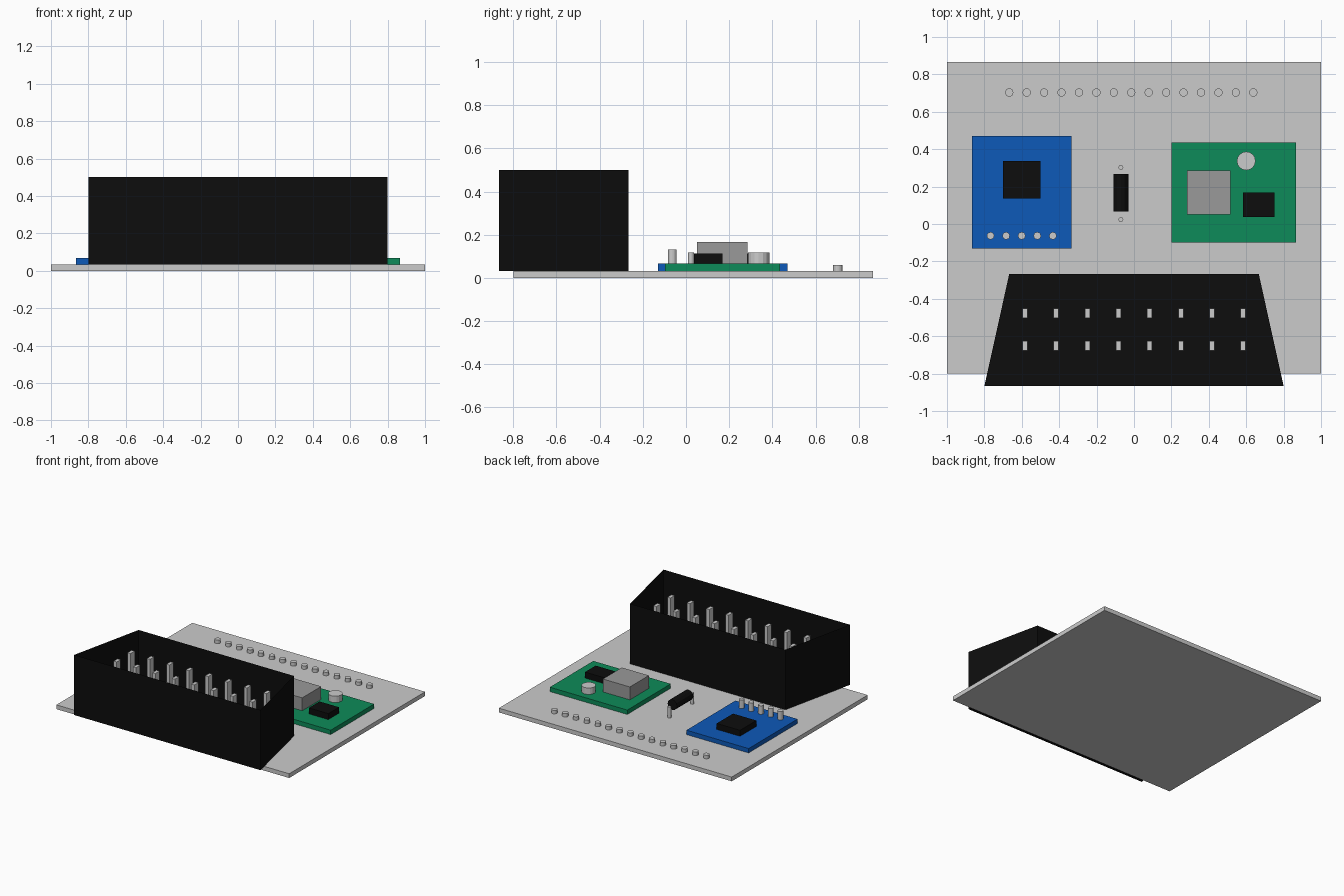
import bpy
import bmesh
import math

cube = bpy.data.objects.get("Cube")
if cube:
    bpy.data.objects.remove(cube, do_unlink=True)


def material(name, r, g, b):
    mat = bpy.data.materials.new(name)
    mat.use_nodes = True
    mat.diffuse_color = (r, g, b, 1)
    mat.node_tree.nodes["Principled BSDF"].inputs["Base Color"].default_value = (r, g, b, 1)
    return mat


SILVER = material("light grey", 0.6, 0.6, 0.6)
GREY = material("mid grey", 0.32, 0.32, 0.32)
BLACK = material("black", 0.004, 0.004, 0.004)
BLUE = material("blue", 0.004, 0.1, 0.48)
GREEN = material("green", 0.004, 0.26, 0.1)

BASE = 0.033    # top of the main board
DECK = 0.067    # top of the small boards


def finish(name, bm, mat):
    bmesh.ops.recalc_face_normals(bm, faces=bm.faces)
    mesh = bpy.data.meshes.new(name)
    bm.to_mesh(mesh)
    bm.free()
    mesh.materials.append(mat)
    obj = bpy.data.objects.new(name, mesh)
    bpy.context.collection.objects.link(obj)
    return obj


def prism(outline, z0, z1):
    """Extrude a flat outline; return the bmesh and its top face."""
    bm = bmesh.new()
    low = [bm.verts.new((x, y, z0)) for x, y in outline]
    high = [bm.verts.new((x, y, z1)) for x, y in outline]
    bm.faces.new(low[::-1])
    top = bm.faces.new(high)
    n = len(outline)
    for i in range(n):
        j = (i + 1) % n
        bm.faces.new((low[i], low[j], high[j], high[i]))
    return bm, top


def box(name, x0, x1, y0, y1, z0, z1, mat):
    bm, _ = prism([(x0, y0), (x1, y0), (x1, y1), (x0, y1)], z0, z1)
    return finish(name, bm, mat)


def post(name, x, y, radius, z0, z1, mat, sides=16):
    angles = [math.tau * i / sides for i in range(sides)]
    outline = [(x + radius * math.cos(a), y + radius * math.sin(a)) for a in angles]
    bm, _ = prism(outline, z0, z1)
    return finish(name, bm, mat)


# Main board
box("main_board", -1, 1, -0.8, 0.867, 0, BASE, SILVER)

# Tapered open connector housing overhanging the front edge
bm, top = prism([(-0.8, -0.867), (0.8, -0.867), (0.667, -0.267), (-0.667, -0.267)], BASE, 0.5)
bmesh.ops.inset_individual(bm, faces=[top], thickness=0.033, use_even_offset=True)
floor = bmesh.ops.extrude_discrete_faces(bm, faces=[top])["faces"][0]
for v in floor.verts:
    v.co.z = DECK
finish("connector_housing", bm, BLACK)

# Two rows of connector pins
for row, y in enumerate((-0.65, -0.478)):
    for i in range(8):
        x = -0.583 + i * 0.1667
        box(f"connector_pin_{row}_{i}", x - 0.0133, x + 0.0133,
            y - 0.025, y + 0.025, DECK, 0.433, SILVER)

# Row of header contacts along the back
for i in range(15):
    post(f"header_contact_{i}", -0.667 + i * 0.0932, 0.703, 0.022, BASE, 0.06, SILVER)

# Blue module
box("blue_board", -0.867, -0.333, -0.13, 0.47, BASE, DECK, BLUE)
box("blue_board_chip", -0.7, -0.5, 0.137, 0.337, DECK, 0.113, BLACK)
for i in range(5):
    post(f"blue_board_pin_{i}", -0.767 + i * 0.0833, -0.063, 0.02, DECK, 0.133, SILVER, 12)

# Green module
box("green_board", 0.2, 0.865, -0.098, 0.435, BASE, DECK, GREEN)
box("green_board_can", 0.283, 0.515, 0.052, 0.285, DECK, 0.167, GREY)
box("green_board_chip", 0.582, 0.75, 0.037, 0.168, DECK, 0.113, BLACK)
post("green_board_capacitor", 0.6, 0.337, 0.05, DECK, 0.117, SILVER)

# Raised cylindrical component lying along y, with a leg at each end
body = post("cylinder_component", 0, 0, 0.04, -0.1, 0.1, BLACK, 12)
body.rotation_euler.x = math.pi / 2
body.location = (-0.07, 0.168, 0.117)
for side, y in (("front", 0.023), ("back", 0.303)):
    post(f"component_leg_{side}", -0.07, y, 0.013, BASE, 0.117, SILVER, 12)
